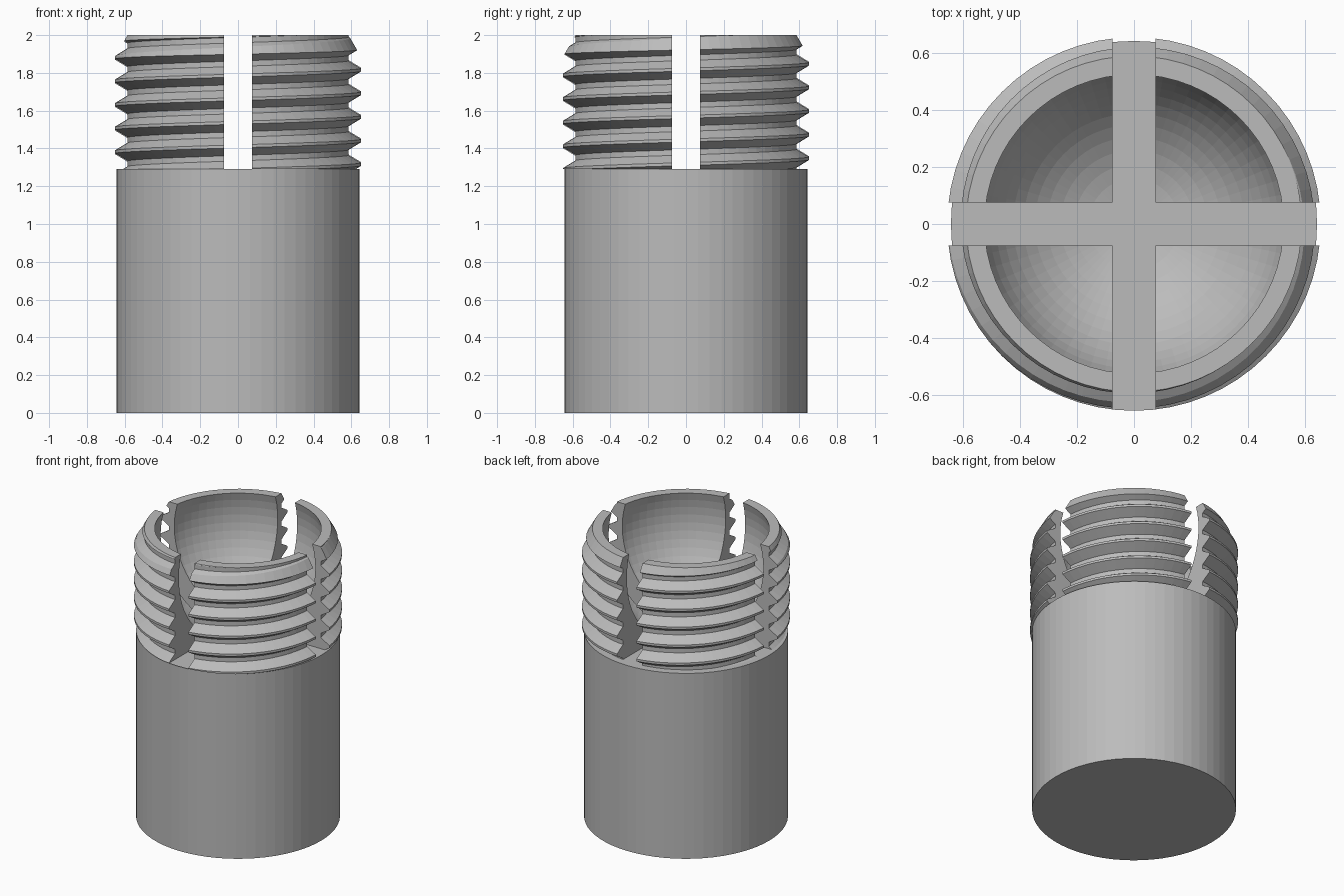
import bpy, bmesh, math
from mathutils import Matrix, Vector

if "Cube" in bpy.data.objects:
    bpy.data.objects.remove(bpy.data.objects["Cube"])

SEG = 64
TOP, STEP = 2.0, 1.29             # overall height, shoulder height
BODY_R, ROOT, CREST = 0.643, 0.59, 0.656
P = 0.125                         # thread pitch

grey = bpy.data.materials.new("plain grey")
grey.diffuse_color = (0.5, 0.5, 0.5, 1)
grey.use_nodes = True
grey.node_tree.nodes["Principled BSDF"].inputs["Base Color"].default_value = grey.diffuse_color


def to_object(name, bm):
    bmesh.ops.recalc_face_normals(bm, faces=bm.faces[:])
    me = bpy.data.meshes.new(name)
    bm.to_mesh(me)
    bm.free()
    me.materials.append(grey)
    ob = bpy.data.objects.new(name, me)
    bpy.context.collection.objects.link(ob)
    return ob


def frustum(name, r1, r2, z0, z1):
    bm = bmesh.new()
    bmesh.ops.create_cone(bm, cap_ends=True, segments=SEG, radius1=r1, radius2=r2,
                          depth=z1 - z0, matrix=Matrix.Translation((0, 0, (z0 + z1) / 2)))
    return to_object(name, bm)


def box(name, sx, sy, z0, z1):
    bm = bmesh.new()
    bmesh.ops.create_cube(bm, size=1, matrix=Matrix.Translation((0, 0, (z0 + z1) / 2))
                          @ Matrix.Diagonal((sx, sy, z1 - z0, 1)))
    return to_object(name, bm)


def boolean(target, other, op):
    m = target.modifiers.new(op, 'BOOLEAN')
    m.operation, m.solver, m.object = op, 'EXACT', other
    bpy.context.view_layer.objects.active = target
    bpy.ops.object.modifier_apply(modifier=m.name)
    bpy.data.objects.remove(other)


# threaded upper part: a helical skin, trimmed flat at both ends
bm = bmesh.new()
profile = [(-P * 7 / 16, ROOT + 0.0), (-P / 16, CREST), (P / 16, CREST), (P * 7 / 16, ROOT)]
profile = [(z * 0.88 if r == ROOT else z, r) for z, r in profile]
TURNS = 11
cols = []
for i in range(SEG):
    a = 2 * math.pi * i / SEG
    base = 1.88 + P * (a - math.pi) / (2 * math.pi) - 7 * P
    cols.append([bm.verts.new((r * math.cos(a), r * math.sin(a), base + k * P + z))
                 for k in range(TURNS) for z, r in profile])
for i in range(SEG):
    A = cols[i]
    B = cols[i + 1] if i < SEG - 1 else cols[0][4:]
    for j in range(min(len(A), len(B)) - 1):
        bm.faces.new((A[j], B[j], B[j + 1], A[j + 1]))
for z, up in ((STEP, -1), (TOP, 1)):
    res = bmesh.ops.bisect_plane(bm, geom=bm.verts[:] + bm.edges[:] + bm.faces[:], dist=1e-6,
                                 plane_co=Vector((0, 0, z)), plane_no=Vector((0, 0, up)),
                                 clear_outer=True)
bmesh.ops.holes_fill(bm, edges=[e for e in bm.edges if e.is_boundary], sides=0)
socket = to_object("threaded_ball_socket", bm)

# 30 degree lead-in chamfer at the top of the thread
h = 1.2
slope = math.tan(math.radians(30))
boolean(socket, frustum("chamfer", ROOT + slope * h, ROOT - slope * 0.1, TOP - h, TOP + 0.1),
        'INTERSECT')

# plain cylindrical body
boolean(socket, frustum("body", BODY_R, BODY_R, 0, STEP), 'UNION')

# ball cavity
bm = bmesh.new()
R = 0.549
bmesh.ops.create_uvsphere(bm, u_segments=SEG, v_segments=32, radius=R,
                          matrix=Matrix.Translation((0, 0, STEP + 0.001 + R)))
boolean(socket, to_object("ball", bm), 'DIFFERENCE')

# crossed slots
boolean(socket, box("slot_x", 2, 0.15, STEP, 2.3), 'DIFFERENCE')
boolean(socket, box("slot_y", 0.15, 2, STEP, 2.3), 'DIFFERENCE')
